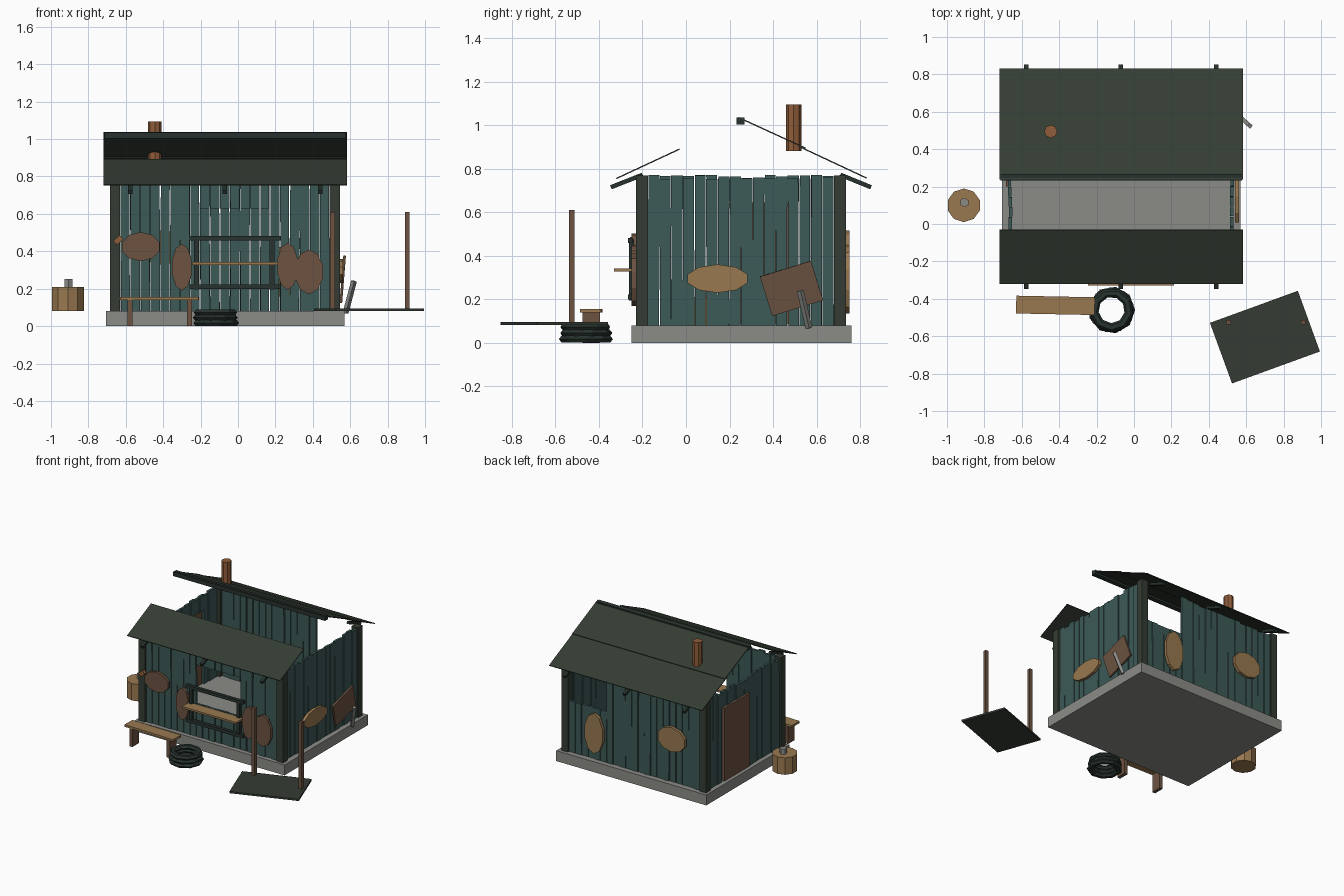
import bpy, math, random
from mathutils import Vector

random.seed(4)
cube = bpy.data.objects.get("Cube")
if cube:
    bpy.data.objects.remove(cube, do_unlink=True)


def material(name, rgb):
    m = bpy.data.materials.new(name)
    m.use_nodes = True
    m.diffuse_color = (*rgb, 1)
    node = next(n for n in m.node_tree.nodes if n.type == 'BSDF_PRINCIPLED')
    node.inputs["Base Color"].default_value = (*rgb, 1)
    return m


TEAL = material("teal planks", (0.045, 0.10, 0.095))
GREEN = material("mossy green", (0.035, 0.046, 0.033))
RUBBER = material("dark rubber green", (0.02, 0.032, 0.026))
TAN = material("tan wood", (0.32, 0.19, 0.08))
BROWN = material("brown wood", (0.15, 0.085, 0.052))
RUST = material("rusty orange", (0.28, 0.11, 0.042))
GRAY = material("concrete gray", (0.26, 0.26, 0.245))


def finish(name, mat, rot=(0, 0, 0)):
    ob = bpy.context.object
    ob.name = name
    ob.rotation_euler = rot
    ob.data.materials.append(mat)
    return ob


def box(name, mat, loc, size, rot=(0, 0, 0)):
    bpy.ops.mesh.primitive_cube_add(size=1, location=loc)
    ob = finish(name, mat, rot)
    ob.scale = size
    return ob


def drum(name, mat, loc, radius, depth, sides, rot=(0, 0, 0)):
    bpy.ops.mesh.primitive_cylinder_add(vertices=sides, radius=radius, depth=depth, location=loc)
    return finish(name, mat, rot)


def beam(name, mat, a, b, width, thick):
    """Board running from a to b."""
    a, b = Vector(a), Vector(b)
    rot = (b - a).to_track_quat('Y', 'Z').to_euler()
    return box(name, mat, (a + b) / 2, (width, (b - a).length, thick), rot)


BASE, TOP = 0.08, 0.765
X0, X1, Y0, Y1 = -0.685, 0.545, -0.23, 0.735
POST = 0.055


def wall(name, along_x, fixed, start, end, count, hole):
    """Row of uneven planks, broken where the hole (low, high, bottom, top) is."""
    step = (end - start) / count
    for i in range(count):
        mid = start + (i + 0.5) * step
        spans = [(BASE, TOP + random.uniform(-0.012, 0.008))]
        if hole and hole[0] < mid < hole[1]:
            spans = [(BASE, hole[2]), (hole[3], spans[0][1])]
        lean = random.uniform(-0.006, 0.006)
        depth = fixed + random.uniform(-0.004, 0.004)
        for low, high in spans:
            if high - low < 0.02:
                continue
            z = (low + high) / 2
            w, h = step * random.uniform(0.88, 0.98), high - low
            if along_x:
                box(name, TEAL, (mid, depth, z), (w, 0.018, h), (0, lean, 0))
            else:
                box(name, TEAL, (depth, mid, z), (0.018, w, h), (lean, 0, 0))


# Foundation and corner posts
box("foundation_slab", GRAY, (-0.067, 0.255, BASE / 2), (1.275, 1.01, BASE))
for x in (X0 + POST / 2, X1 - POST / 2):
    for y in (Y0 + POST / 2, Y1 - POST / 2):
        box("corner_post", GREEN, (x, y, (BASE + TOP) / 2), (POST, POST, TOP - BASE + 0.01))

# Plank walls: window in front, broken corner at back, doorway on one side
wall("front_plank", True, Y0 + 0.022, X0 + POST, X1 - POST, 21, (-0.18, 0.16, 0.33, 0.63))
wall("back_plank", True, Y1 - 0.025, X0 + POST, X1 - POST, 21, (0.19, 0.6, 0.47, TOP + 0.01))
wall("left_plank", False, X1 - 0.022, Y0 + POST, Y1 - POST, 16, None)
wall("right_plank", False, X0 + 0.022, Y0 + POST, Y1 - POST, 16, (0.2, 0.51, BASE, 0.65))
box("door", BROWN, (X0 + 0.012, 0.355, 0.365), (0.022, 0.31, 0.56))

# Roof sheets, ridge beam and rafter tails
XC, ROOF_W = -0.068, 1.3
beam("front_roof", GREEN, (XC, -0.32, 0.755), (XC, -0.03, 0.89), ROOF_W, 0.006)
beam("back_roof_upper", GREEN, (XC, 0.24, 1.036), (XC, 0.55, 0.894), ROOF_W, 0.006)
beam("back_roof_lower", GREEN, (XC, 0.52, 0.902), (XC, 0.83, 0.757), ROOF_W, 0.006)
box("ridge_beam", RUBBER, (XC, 0.25, 1.02), (ROOF_W - 0.01, 0.036, 0.032))
for x in (-0.575, -0.07, 0.44):
    beam("front_rafter", RUBBER, (x, -0.2, 0.772), (x, -0.345, 0.715), 0.024, 0.02)
    beam("back_rafter", RUBBER, (x, 0.71, 0.772), (x, 0.85, 0.715), 0.024, 0.02)
drum("chimney", RUST, (-0.445, 0.495, 0.988), 0.035, 0.214, 8)

# Slipped window frame and sill
FY = -0.25
for z in (0.21, 0.47):
    box("frame_rail", RUBBER, (-0.015, FY - 0.005, z), (0.49, 0.025, 0.024))
for x in (-0.222, 0.182):
    box("frame_stile", RUBBER, (x, FY, 0.335), (0.026, 0.022, 0.28))
box("window_sill", TAN, (-0.015, -0.285, 0.335), (0.46, 0.09, 0.014))


# Rounded boards nailed over the walls
def patch(name, mat, loc, width, height, turn):
    ob = drum(name, mat, loc, 0.5, 0.022, 10, (math.pi / 2, 0, turn))
    ob.scale = (width, height, 1)


for x, z, w, h in ((-0.52, 0.425, 0.21, 0.155), (-0.3, 0.315, 0.11, 0.25),
                   (0.265, 0.32, 0.115, 0.25), (0.38, 0.29, 0.155, 0.24)):
    patch("front_patch", BROWN, (x, -0.24, z), w, h, 0)
patch("back_patch_tall", TAN, (0.26, 0.74, 0.29), 0.16, 0.31, 0)
patch("back_patch_wide", TAN, (-0.4, 0.74, 0.42), 0.24, 0.19, 0)
patch("left_patch", TAN, (0.55, 0.145, 0.295), 0.29, 0.13, math.pi / 2)
box("corner_splint", RUST, (-0.64, -0.245, 0.46), (0.045, 0.025, 0.03), (0, -0.7, 0))

# Panel and gray bar leaning on the left wall
box("leaning_panel", BROWN, (0.56, 0.485, 0.25), (0.014, 0.245, 0.19), (0.3, 0.08, 0))
beam("leaning_bar", GRAY, (0.575, 0.565, 0.07), (0.62, 0.525, 0.24), 0.022, 0.022)

# Bench
box("bench_seat", TAN, (-0.42, -0.435, 0.148), (0.42, 0.095, 0.016), (0, 0, -0.02))
for x in (-0.578, -0.26):
    box("bench_leg", BROWN, (x, -0.435, 0.07), (0.026, 0.08, 0.14))

# Stack of tyres
for i in range(3):
    bpy.ops.mesh.primitive_torus_add(major_segments=9, minor_segments=6, major_radius=0.102 - 0.004 * i,
                                     minor_radius=0.024, location=(-0.12, -0.46, 0.017 + 0.028 * i))
    finish("tyre", RUBBER, (0, 0, 0.25 * i)).scale.z = 0.75

# Chopping stump with a metal wedge
drum("stump", TAN, (-0.91, 0.1, 0.145), 0.09, 0.13, 10)
drum("stump_wedge", GRAY, (-0.907, 0.115, 0.23), 0.025, 0.042, 6)

# Fallen sign board with two posts
box("sign_board", GREEN, (0.70, -0.605, 0.088), (0.5, 0.345, 0.014), (0, 0, math.radians(20)))
for x in (0.505, 0.905):
    box("sign_post", BROWN, (x, -0.525, 0.35), (0.026, 0.026, 0.52))
